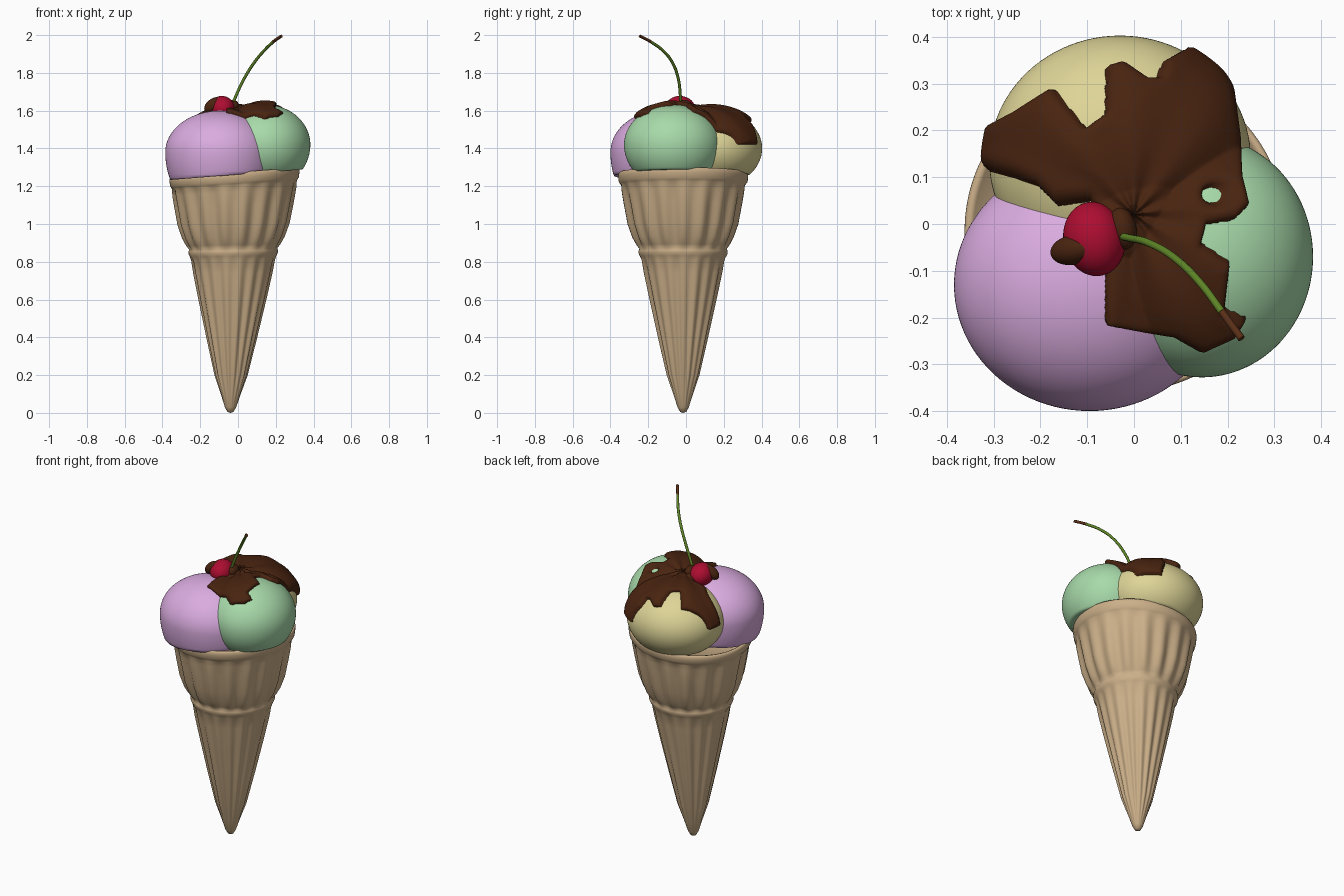
import bpy, bmesh, math
from mathutils import Vector

if "Cube" in bpy.data.objects:
    bpy.data.objects.remove(bpy.data.objects["Cube"])

def material(name, rgb):
    m = bpy.data.materials.new(name)
    m.diffuse_color = (*rgb, 1)
    m.use_nodes = True
    m.node_tree.nodes["Principled BSDF"].inputs["Base Color"].default_value = m.diffuse_color
    return m

WAFER = material("wafer", (.60, .43, .25))
LILAC = material("lilac ice cream", (.70, .41, .74))
MINT = material("mint ice cream", (.39, .70, .40))
VANILLA = material("vanilla ice cream", (.73, .66, .31))
CHOC = material("chocolate sauce", (.065, .017, .005))
RED = material("cherry red", (.42, .004, .03))
GREEN = material("stem green", (.11, .23, .02))
BROWN = material("stem tip brown", (.10, .028, .008))

def finish(bm, name, mat):
    bmesh.ops.remove_doubles(bm, verts=bm.verts, dist=1e-5)
    bmesh.ops.recalc_face_normals(bm, faces=bm.faces)
    me = bpy.data.meshes.new(name)
    bm.to_mesh(me)
    bm.free()
    me.materials.append(mat)
    me.polygons.foreach_set("use_smooth", [True] * len(me.polygons))
    ob = bpy.data.objects.new(name, me)
    bpy.context.collection.objects.link(ob)
    return ob

def skin(bm, rows, keep=lambda i, j: True):
    """Quads between closed rows of vertices."""
    n = len(rows[0])
    for i in range(len(rows) - 1):
        for j in range(n):
            if keep(i, j):
                k = (j + 1) % n
                bm.faces.new((rows[i][j], rows[i][k], rows[i + 1][k], rows[i + 1][j]))

def rim_z(x):
    return 1.274 + .08 * x

# Cone: fluted, slightly leaning lathe with a waist ring and a lip (radius, z, flute depth)
profile = [(.0, 0, 0), (.016, .005, 0), (.03, .03, 0), (.052, .1, .001), (.085, .2, .003),
           (.13, .4, .005), (.175, .6, .005), (.205, .74, .005), (.219, .81, .003),
           (.229, .83, 0), (.236, .845, 0), (.236, .858, 0), (.232, .87, .002),
           (.245, .89, .005), (.264, .93, .008), (.288, 1.0, .009), (.308, 1.1, .008),
           (.322, 1.17, .006), (.328, 1.205, .002), (.334, 1.215, 0), (.341, 1.225, 0),
           (.344, 1.25, 0), (.344, 1.265, 0), (.338, 1.274, 0), (.325, 1.27, 0), (.30, 1.2, 0), (0, 1.19, 0)]
bm = bmesh.new()
rows = []
for r, z, d in profile:
    row = []
    for j in range(192):
        a = j / 192 * math.tau
        f = d * (math.cos(18 * a) + .35 * math.sin(7 * a))
        x = -.04 + .022 * z / 1.27 + (r + f) * math.cos(a)
        y = -.015 + (r + f) * math.sin(a)
        row.append(bm.verts.new((x, y, z + .08 * x * (z / 1.27) ** 4)))
    rows.append(row)
skin(bm, rows)
finish(bm, "wafer_cone", WAFER)

# Scoops: ellipsoids, resting flat on the tilted rim (centre, radii, lower stretch)
scoops = [("lilac_scoop", LILAC, (-.095, -.13, 1.38), (.29, .27, .22), 1.6),
          ("mint_scoop", MINT, (.145, -.07, 1.42), (.238, .258, .212), 1.1),
          ("vanilla_scoop", VANILLA, (-.03, .138, 1.40), (.28, .265, .21), 1.0)]
for name, mat, c, r, low in scoops:
    bm = bmesh.new()
    bmesh.ops.create_uvsphere(bm, u_segments=96, v_segments=64, radius=1)
    for v in bm.verts:
        p = v.co
        z = c[2] + p.z * r[2] * (low if p.z < 0 else 1)
        x, y = c[0] + p.x * r[0], c[1] + p.y * r[1]
        v.co = (x, y, max(z, rim_z(x) - .012))
    finish(bm, name, mat)

# Sauce: outline drawn from above, wrapped radially over the scoops
outline = [(-.40, .21), (-.30, .21), (-.25, .235), (-.17, .285), (-.13, .235), (-.10, .20), (-.06, .23),
           (-.058, .33), (-.02, .34), (.03, .305), (.05, .305), (.06, .34), (.12, .375),
           (.18, .35), (.21, .28), (.222, .18), (.225, .10), (.24, .04), (.21, .01),
           (.15, .0), (.14, -.04), (.20, -.08), (.19, -.18), (.235, -.2), (.21, -.24),
           (.14, -.27), (.08, -.235), (.02, -.225), (-.06, -.21), (-.06, -.12), (-.06, -.04),
           (-.09, .05), (-.16, .04), (-.2, .08), (-.25, .10), (-.31, .115), (-.40, .115)]
fill = ((0, .03, 1.45), (.18, .18, .155))      # hidden filling of the middle hollow
shells = [(c, r) for _, _, c, r, _ in scoops] + [fill]
hub = Vector((0, .02, 1.42))

def ray(d):
    best = 0
    for c, r in shells:
        o = [(hub[k] - c[k]) / r[k] for k in range(3)]
        e = [d[k] / r[k] for k in range(3)]
        A = sum(v * v for v in e)
        B = sum(u * v for u, v in zip(o, e))
        C = sum(v * v for v in o) - 1
        best = max(best, (-B + math.sqrt(max(0, B * B - A * C))) / A)
    return best

def inside_distance(x, y):
    inside, best = False, 9
    for (ax, ay), (bx, by) in zip(outline, outline[1:] + outline[:1]):
        if (ay > y) != (by > y) and x < (bx - ax) * (y - ay) / (by - ay) + ax:
            inside = not inside
        dx, dy = bx - ax, by - ay
        t = min(1, max(0, ((x - ax) * dx + (y - ay) * dy) / (dx * dx + dy * dy)))
        best = min(best, math.hypot(x - ax - t * dx, y - ay - t * dy))
    best = best if inside else -best
    return min(best, math.hypot((x - .165) / 1.3, y - .062) - .018)

bm = bmesh.new()
rows, dist = [], []
N, M = 240, 110
for i in range(M):
    phi = .001 + i / M * math.radians(100)
    row, ds = [], []
    for j in range(N):
        a = j / N * math.tau
        d = Vector((math.sin(phi) * math.cos(a), math.sin(phi) * math.sin(a), math.cos(phi)))
        t = ray(d)
        p = hub + d * t
        s = min(inside_distance(p.x, p.y), p.z - 1.42)
        if s > 0:
            q = 1 - min(1, s / .028)
            h = .026 * math.sqrt(1 - q * q) + .004 * math.sin(9 * a) * min(1, s / .05)
        else:
            h = s * .6
        row.append(bm.verts.new(p + d * h))
        ds.append(s)
    rows.append(row)
    dist.append(ds)
skin(bm, rows, lambda i, j: max(dist[i][j], dist[i + 1][j], dist[i][(j + 1) % N]) > -.012)
bmesh.ops.delete(bm, geom=[v for v in bm.verts if not v.link_faces], context='VERTS')
finish(bm, "chocolate_sauce", CHOC)

def ball(name, mat, c, r, tilt=0):
    bm = bmesh.new()
    bmesh.ops.create_uvsphere(bm, u_segments=40, v_segments=24, radius=1)
    for v in bm.verts:
        v.co = (v.co.x * r[0], v.co.y * r[1], v.co.z * r[2])
    ob = finish(bm, name, mat)
    ob.location = c
    ob.rotation_euler = (0, tilt, .2)

# Cherry with drops of sauce on it
ball("cherry", RED, (-.085, -.032, 1.612), (.066, .08, .066))
ball("sauce_drop", CHOC, (-.13, -.055, 1.63), (.055, .032, .034), -.6)
ball("sauce_lump", CHOC, (-.025, -.01, 1.625), (.03, .045, .032))

# Stem: green tube with a brown end
def tube(name, mat, pts):
    cu = bpy.data.curves.new(name, 'CURVE')
    cu.dimensions = '3D'
    cu.bevel_depth = .008
    cu.bevel_resolution = 4
    cu.use_fill_caps = True
    sp = cu.splines.new('BEZIER')
    sp.bezier_points.add(len(pts) - 1)
    for b, p in zip(sp.bezier_points, pts):
        b.co = p
        b.handle_left_type = b.handle_right_type = 'AUTO'
    cu.materials.append(mat)
    bpy.context.collection.objects.link(bpy.data.objects.new(name, cu))

tube("cherry_stem", GREEN, [(-.035, -.025, 1.62), (-.01, -.03, 1.68), (.03, -.04, 1.765), (.09, -.075, 1.86),
                            (.145, -.13, 1.925), (.188, -.188, 1.966)])
tube("stem_tip", BROWN, [(.188, -.188, 1.966), (.21, -.218, 1.982), (.23, -.245, 1.995)])
